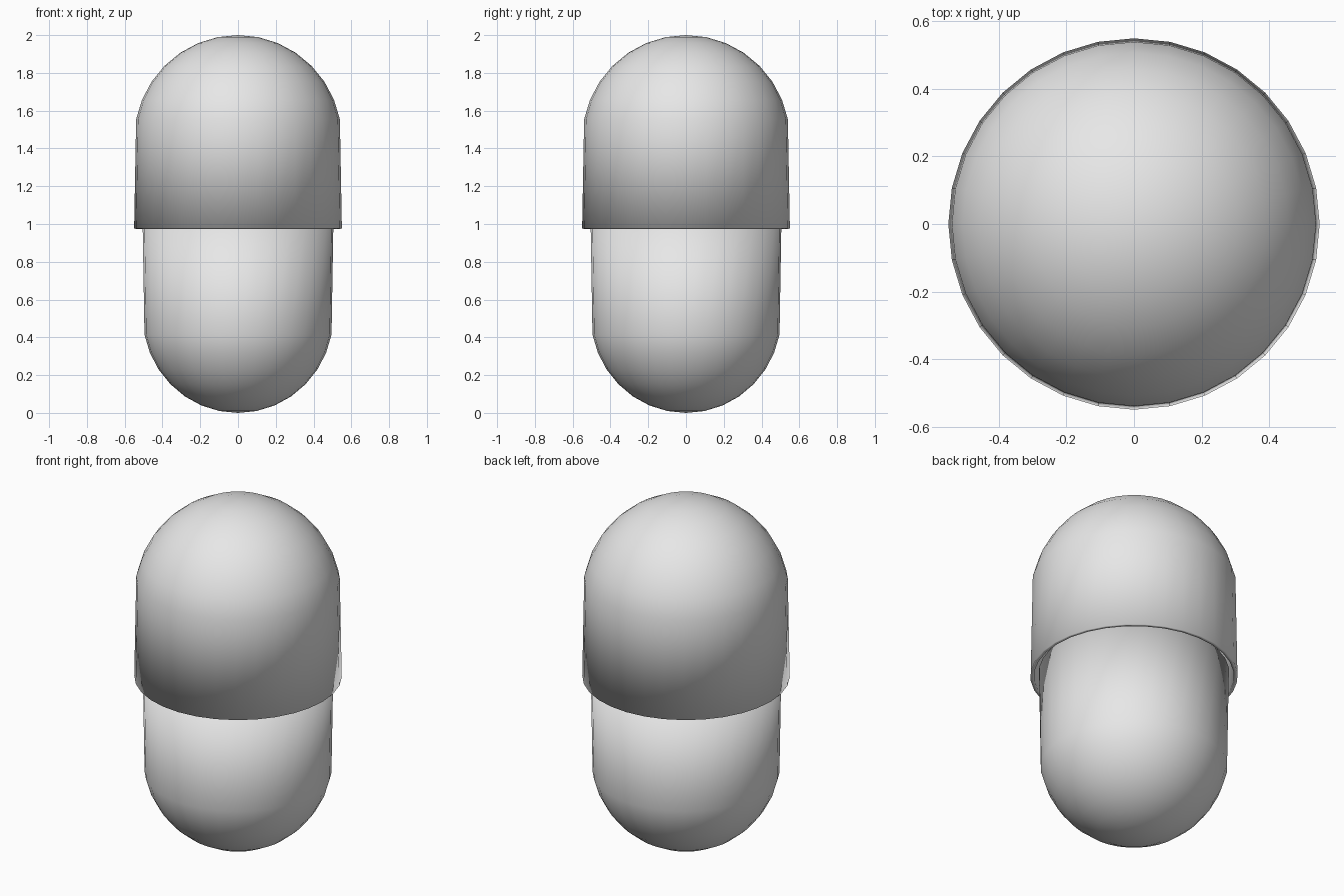
import bpy, math

if "Cube" in bpy.data.objects:
    bpy.data.objects.remove(bpy.data.objects["Cube"])

SIDES, RINGS = 32, 8

grey = bpy.data.materials.new("plain grey")
grey.diffuse_color = (0.8, 0.8, 0.8, 1)
grey.use_nodes = True
grey.node_tree.nodes["Principled BSDF"].inputs["Base Color"].default_value = grey.diffuse_color


def half_shell(name, radius, pole_z, centre_z, rim_z, thickness):
    """Hollow dome whose widest ring is pulled away from the pole to the rim."""
    height = pole_z - centre_z
    profile = [(radius, rim_z)]
    for i in range(1, RINGS):
        a = math.pi / 2 * i / RINGS
        profile.append((radius * math.cos(a), centre_z + height * math.sin(a)))

    verts = []
    for r, z in profile:
        for s in range(SIDES):
            t = 2 * math.pi * s / SIDES
            verts.append((r * math.cos(t), r * math.sin(t), z))
    verts.append((0, 0, pole_z))
    pole = len(verts) - 1

    faces = []
    for i in range(RINGS):
        for s in range(SIDES):
            a, b = i * SIDES + s, i * SIDES + (s + 1) % SIDES
            if i < RINGS - 1:
                faces.append((a, b, b + SIDES, a + SIDES))
            else:
                faces.append((a, b, pole))
    if height < 0:  # keep normals outward on the downward dome
        faces = [f[::-1] for f in faces]

    mesh = bpy.data.meshes.new(name)
    mesh.from_pydata(verts, [], faces)
    mesh.materials.append(grey)
    mesh.shade_smooth()
    obj = bpy.data.objects.new(name, mesh)
    bpy.context.collection.objects.link(obj)

    # wall thickness, grown inward, with a softly shaded rim
    wall = obj.modifiers.new("wall", 'SOLIDIFY')
    wall.thickness = thickness
    wall.offset = -1
    return obj


# wide upper cap overlapping the narrower lower body
half_shell("upper_cap", 0.55, 2.0, 1.446, 0.975, 0.02)
half_shell("lower_body", 0.505, 0.0, 0.515, 1.0, 0.02)
